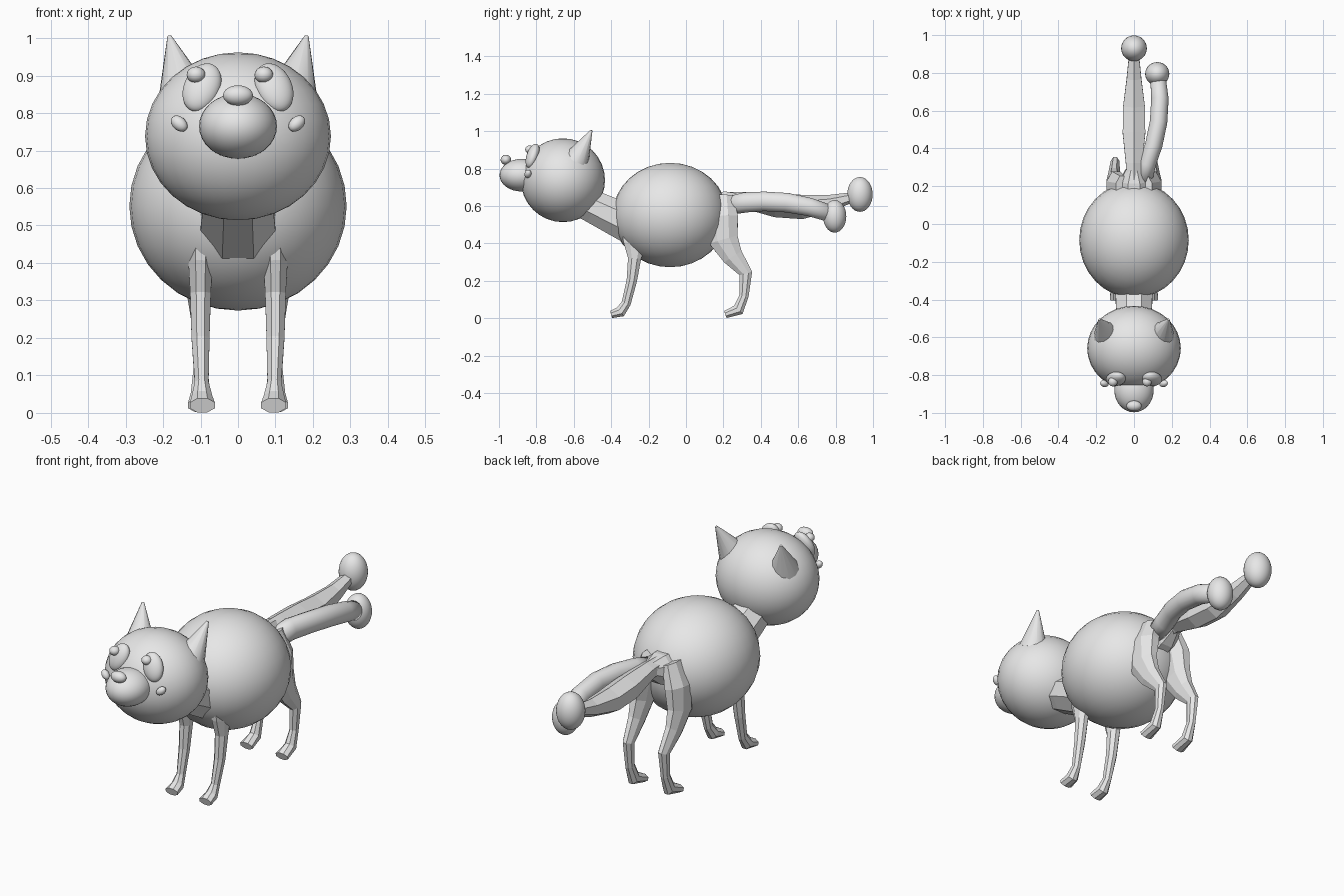
import bpy
import math
from mathutils import Vector

default_cube = bpy.data.objects.get("Cube")
if default_cube:
    bpy.data.objects.remove(default_cube, do_unlink=True)

# One plain grey material for the whole animal
grey = bpy.data.materials.new("plain grey")
grey.use_nodes = True
grey.diffuse_color = (0.8, 0.8, 0.8, 1)
grey.node_tree.nodes["Principled BSDF"].inputs["Base Color"].default_value = grey.diffuse_color


def finish(obj, name, smooth=True):
    obj.name = name
    obj.data.name = name
    obj.data.materials.append(grey)
    for polygon in obj.data.polygons:
        polygon.use_smooth = smooth
    return obj


def ellipsoid(name, centre, radii, rotation=(0, 0, 0), segments=32, rings=16):
    bpy.ops.mesh.primitive_uv_sphere_add(segments=segments, ring_count=rings, radius=1,
                                         location=centre, rotation=rotation)
    obj = bpy.context.object
    obj.scale = radii
    return finish(obj, name)


def cone(name, base, tip, radius, sides=12):
    """Pointed cone running from base to tip."""
    base, tip = Vector(base), Vector(tip)
    axis = tip - base
    bpy.ops.mesh.primitive_cone_add(vertices=sides, radius1=radius, radius2=radius * 0.08,
                                    depth=axis.length, location=(base + tip) / 2,
                                    rotation=axis.to_track_quat("Z", "Y").to_euler())
    obj = finish(bpy.context.object, name)
    bpy.ops.object.shade_smooth_by_angle(angle=math.radians(50))
    return obj


def limb(name, stations, sides=8, smooth=False):
    """Loft of elliptical rings; each station is x, y, z, half width, half depth."""
    centres = [Vector(s[:3]) for s in stations]
    verts, faces = [], []
    last = len(stations) - 1
    for i, (centre, station) in enumerate(zip(centres, stations)):
        along = (centres[min(i + 1, last)] - centres[max(i - 1, 0)]).normalized()
        across = Vector((1, 0, 0))
        across = (across - along * across.dot(along)).normalized()
        depth = along.cross(across)
        for k in range(sides):
            angle = math.tau * (k + 0.5) / sides
            verts.append(centre + across * station[3] * math.cos(angle)
                         + depth * station[4] * math.sin(angle))
    for i in range(last):
        for k in range(sides):
            a, b = i * sides + k, i * sides + (k + 1) % sides
            faces.append((a, b, b + sides, a + sides))
    faces.append(tuple(reversed(range(sides))))
    faces.append(tuple(range(last * sides, len(verts))))
    mesh = bpy.data.meshes.new(name)
    mesh.from_pydata(verts, [], faces)
    obj = bpy.data.objects.new(name, mesh)
    bpy.context.collection.objects.link(obj)
    return finish(obj, name, smooth)


# Large rounded masses
ellipsoid("body", (0, -0.085, 0.552), (0.29, 0.307, 0.279))
ellipsoid("head", (0, -0.658, 0.738), (0.248, 0.225, 0.224))
ellipsoid("muzzle", (0, -0.88, 0.765), (0.104, 0.117, 0.087))
ellipsoid("nose", (0, -0.963, 0.847), (0.04, 0.028, 0.027))

# Neck and chest strap between head and body
limb("neck", [(0, -0.62, 0.65, 0.09, 0.08), (0, -0.49, 0.593, 0.1, 0.095),
              (0, -0.31, 0.507, 0.11, 0.11), (0, -0.15, 0.45, 0.1, 0.1)])

# Rump that carries the tails
limb("rump", [(0, 0.1, 0.58, 0.1, 0.1), (0, 0.23, 0.61, 0.08, 0.075),
              (0, 0.3, 0.63, 0.04, 0.04)])

front_leg = [(0.095, -0.25, 0.52, 0.04, 0.11), (0.1, -0.275, 0.4, 0.035, 0.065),
             (0.1, -0.275, 0.32, 0.03, 0.038), (0.1, -0.29, 0.2, 0.026, 0.03),
             (0.097, -0.32, 0.08, 0.02, 0.027), (0.096, -0.35, 0.035, 0.03, 0.032),
             (0.095, -0.4, 0.02, 0.036, 0.021)]
hind_leg = [(0.06, 0.19, 0.65, 0.04, 0.07), (0.095, 0.19, 0.54, 0.055, 0.095),
            (0.105, 0.2, 0.42, 0.045, 0.085), (0.105, 0.25, 0.33, 0.034, 0.06),
            (0.1, 0.32, 0.24, 0.025, 0.038), (0.1, 0.31, 0.12, 0.02, 0.027),
            (0.1, 0.28, 0.045, 0.028, 0.034), (0.1, 0.21, 0.02, 0.036, 0.021)]

# Paired parts
for side, word, eye_x in ((-1, "right", 0.112), (1, "left", 0.069)):
    for kind, path in (("front", front_leg), ("hind", hind_leg)):
        limb(f"{word}_{kind}_leg", [(side * p[0], *p[1:]) for p in path])
    cone(f"{word}_ear", (side * 0.145, -0.585, 0.85), (side * 0.183, -0.505, 1.005), 0.07)
    ellipsoid(f"{word}_eye_patch", (side * 0.096, -0.82, 0.868), (0.049, 0.032, 0.07),
              (math.radians(-22), side * math.radians(-18), side * math.radians(15)))
    ellipsoid(f"{word}_eye", (side * eye_x, -0.835, 0.902), (0.025, 0.025, 0.022),
              segments=16, rings=10)
    ellipsoid(f"{word}_cheek_spot", (side * 0.157, -0.845, 0.772), (0.026, 0.018, 0.018),
              (0, side * math.radians(-40), side * math.radians(20)), 16, 10)

# Faceted straight tail and round curved tail, each ending in a ball
limb("straight_tail", [(0, 0.2, 0.63, 0.04, 0.045), (0, 0.32, 0.63, 0.05, 0.045),
                       (0, 0.48, 0.605, 0.069, 0.065), (0, 0.62, 0.595, 0.067, 0.065),
                       (0, 0.77, 0.615, 0.045, 0.045), (0, 0.9, 0.65, 0.03, 0.025)], 6)
limb("curved_tail", [(0.05, 0.22, 0.6, 0.045, 0.05), (0.07, 0.32, 0.62, 0.047, 0.055),
                     (0.105, 0.42, 0.625, 0.047, 0.053), (0.13, 0.54, 0.618, 0.047, 0.053),
                     (0.137, 0.66, 0.595, 0.047, 0.05), (0.125, 0.8, 0.55, 0.04, 0.045)],
     16, True)
ellipsoid("straight_tail_ball", (0, 0.93, 0.662), (0.068, 0.068, 0.093))
ellipsoid("curved_tail_ball", (0.123, 0.795, 0.545), (0.064, 0.062, 0.087))
